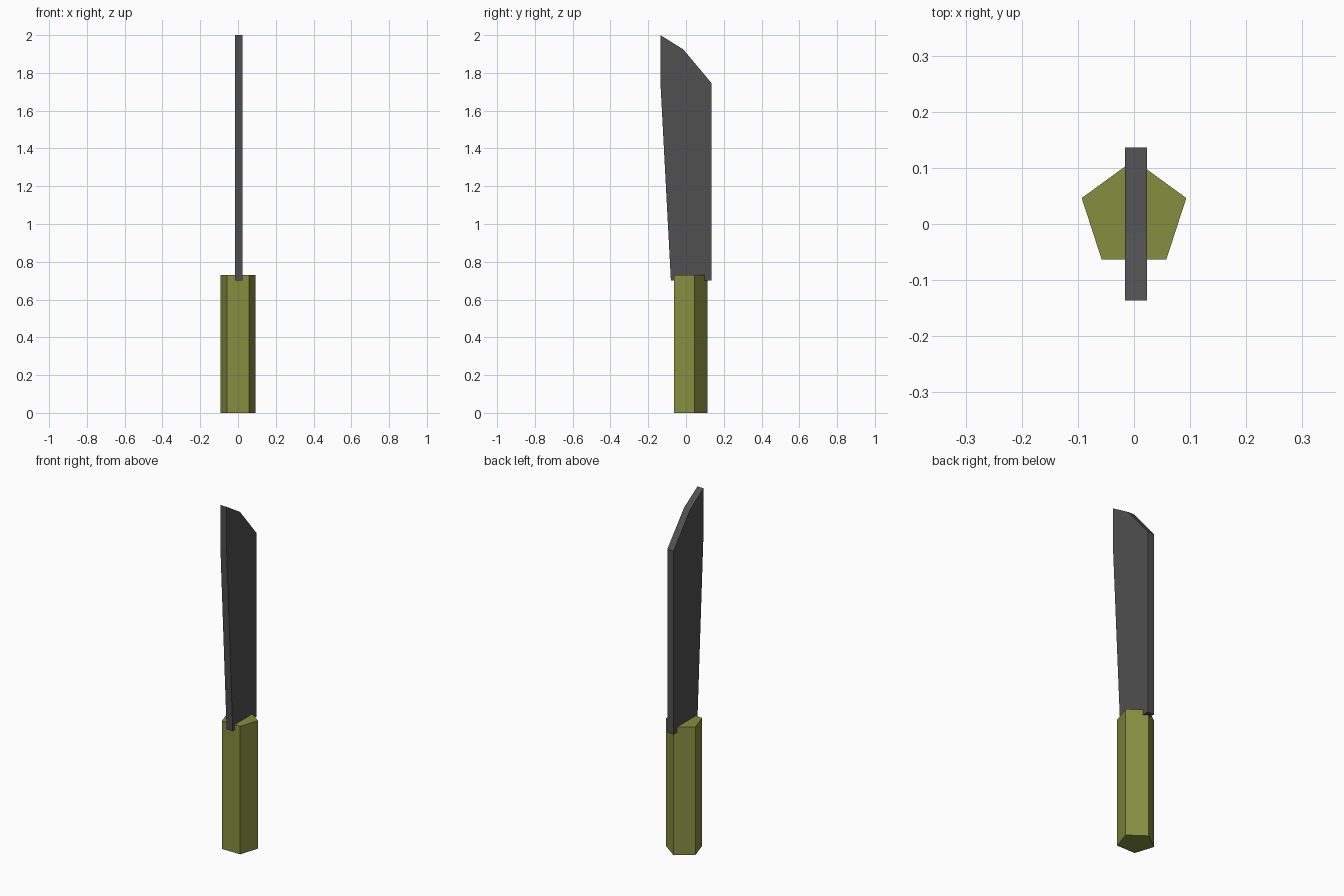
import bpy, bmesh, math
from mathutils import Vector

cube = bpy.data.objects.get("Cube")
if cube:
    bpy.data.objects.remove(cube, do_unlink=True)


def make_material(name, rgb):
    mat = bpy.data.materials.new(name)
    mat.use_nodes = True
    mat.diffuse_color = (*rgb, 1)
    shader = next(n for n in mat.node_tree.nodes if n.type == 'BSDF_PRINCIPLED')
    shader.inputs["Base Color"].default_value = (*rgb, 1)
    return mat


def extrude_profile(name, points, direction, mat):
    """Solid made by sweeping a closed flat outline along a direction."""
    bm = bmesh.new()
    face = bm.faces.new([bm.verts.new(p) for p in points])
    swept = bmesh.ops.extrude_face_region(bm, geom=[face], use_keep_orig=True)
    verts = [g for g in swept["geom"] if isinstance(g, bmesh.types.BMVert)]
    bmesh.ops.translate(bm, verts=verts, vec=Vector(direction))
    bmesh.ops.recalc_face_normals(bm, faces=bm.faces)
    mesh = bpy.data.meshes.new(name)
    bm.to_mesh(mesh)
    bm.free()
    mesh.materials.append(mat)
    obj = bpy.data.objects.new(name, mesh)
    bpy.context.collection.objects.link(obj)
    return obj


olive = make_material("olive green", (0.235, 0.275, 0.05))
steel = make_material("dark grey", (0.08, 0.08, 0.08))

# Handle: five-sided prism with one corner towards the back
radius, centre_y, handle_top = 0.098, 0.016, 0.73
pentagon = [(radius * math.sin(i * math.tau / 5),
             centre_y + radius * math.cos(i * math.tau / 5), 0) for i in range(5)]
extrude_profile("handle", pentagon, (0, 0, handle_top), olive)

# Blade: flat plate with a tapered front edge and a slanted tip
outline = [(-0.08, 0.70), (0.136, 0.70), (0.136, 1.745),
           (-0.015, 1.925), (-0.136, 2.0), (-0.136, 1.76)]
extrude_profile("blade", [(-0.016, y, z) for y, z in outline], (0.039, 0, 0), steel)
